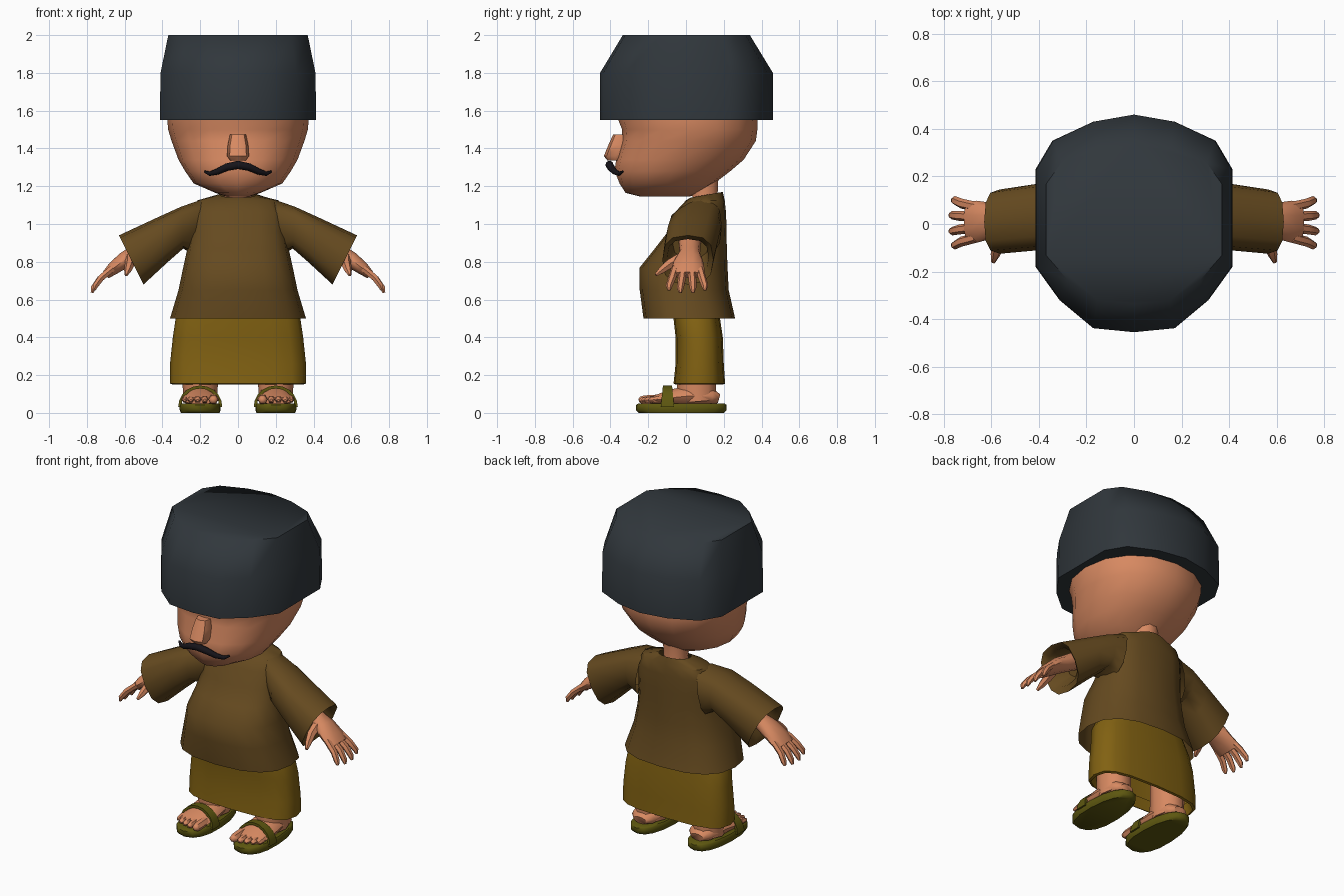
import bpy, bmesh
from math import sin, cos, pi, radians, copysign
from mathutils import Vector

if "Cube" in bpy.data.objects:
    bpy.data.objects.remove(bpy.data.objects["Cube"])


def material(name, rgb):
    m = bpy.data.materials.new(name)
    m.diffuse_color = (*rgb, 1)
    m.use_nodes = True
    m.node_tree.nodes["Principled BSDF"].inputs["Base Color"].default_value = m.diffuse_color
    return m


SKIN = material("skin", (0.68, 0.25, 0.12))
FELT = material("dark felt", (0.03, 0.038, 0.045))
BROWN = material("brown cloth", (0.13, 0.068, 0.014))
OCHRE = material("ochre cloth", (0.22, 0.12, 0.006))
OLIVE = material("olive leather", (0.11, 0.095, 0.005))
BLACK = material("black hair", (0.008, 0.007, 0.01))


def finish(obj, mat, angle):
    obj.data.materials.append(mat)
    bpy.ops.object.select_all(action='DESELECT')
    obj.select_set(True)
    bpy.context.view_layer.objects.active = obj
    bpy.ops.object.shade_smooth_by_angle(angle=radians(angle))
    return obj


def loft(name, rings, mat, start=True, end=True, angle=50):
    """Skin a list of equal-length rings, with optional end caps."""
    bm = bmesh.new()
    rows = [[bm.verts.new(p) for p in r] for r in rings]
    n = len(rows[0])
    for a, b in zip(rows, rows[1:]):
        for i in range(n):
            j = (i + 1) % n
            bm.faces.new((a[i], a[j], b[j], b[i]))
    if start:
        bm.faces.new(rows[0][::-1])
    if end:
        bm.faces.new(rows[-1])
    bmesh.ops.recalc_face_normals(bm, faces=bm.faces)
    me = bpy.data.meshes.new(name)
    bm.to_mesh(me)
    bm.free()
    obj = bpy.data.objects.new(name, me)
    bpy.context.collection.objects.link(obj)
    return finish(obj, mat, angle)


def unit(n, p=2.0):
    """Unit superellipse."""
    out = []
    for i in range(n):
        c, s = cos(2 * pi * i / n), sin(2 * pi * i / n)
        out.append((copysign(abs(c) ** (2 / p), c), copysign(abs(s) ** (2 / p), s)))
    return out


def level(z, rx, yf, yb, n=16, p=2.0, tilt=0.0):
    """Horizontal ring from its half width and its front and back y."""
    cy, ry = (yf + yb) / 2, (yb - yf) / 2
    return [(u * rx, cy + v * ry, z + tilt * v) for u, v in unit(n, p)]


def tube(name, pts, mat, ref, side=1, n=8):
    """Limb through (x, y, z, half width along ref, half thickness)."""
    cs = [Vector(p[:3]) for p in pts]
    ref = Vector(ref)
    rings = []
    for i, p in enumerate(pts):
        t = (cs[min(i + 1, len(cs) - 1)] - cs[max(i - 1, 0)]).normalized()
        a = (ref - t * ref.dot(t)).normalized()
        b = t.cross(a)
        ring = [cs[i] + a * p[3] * u + b * p[4] * v for u, v in unit(n)]
        rings.append([(side * q.x, q.y, q.z) for q in ring])
    return loft(name, rings, mat)


# Hat: faceted outline with a chamfered crown and flat top
half = [(0, -.455), (.17, -.438), (.31, -.32), (.41, -.18), (.41, .23),
        (.34, .35), (.17, .43), (0, .46)]
outline = half + [(-x, y) for x, y in half[-2:0:-1]]
loft("hat", [[(x * sx, y * sy, z) for x, y in outline] for z, sx, sy in
             [(1.55, .97, .97), (1.55, 1.01, 1), (1.8, 1, 1), (2.0, .9, .735)]],
     FELT, angle=65)

# Head and neck
loft("head", [level(*r, n=16, p=2.15) for r in [
    (1.145, .06, -.24, .02), (1.165, .12, -.32, .07), (1.215, .235, -.352, .15),
    (1.28, .28, -.378, .235), (1.34, .315, -.37, .305), (1.44, .352, -.342, .37),
    (1.5, .37, -.338, .378), (1.56, .375, -.362, .38), (1.65, .37, -.36, .375)]],
    SKIN)
loft("neck", [level(z, r, .1 - r, .1 + r, n=10) for z, r in
              [(1.05, .085), (1.14, .07), (1.24, .075)]], SKIN)

# Nose
loft("nose", [level(*r, n=8, p=2.6) for r in [
    (1.335, .04, -.415, -.33), (1.36, .058, -.435, -.31),
    (1.42, .054, -.41, -.29), (1.475, .042, -.385, -.29)]], SKIN)

# Moustache
arc = [(.176, -.335, 1.277, .006), (.15, -.355, 1.266, .012), (.11, -.378, 1.277, .016),
       (.06, -.398, 1.301, .02), (0, -.405, 1.313, .022)]
arc += [(-x, y, z, r) for x, y, z, r in arc[-2::-1]]
tube("moustache", [(x, y, z, r, r) for x, y, z, r in arc], BLACK, (0, 1, 0))

# Tunic body, open at the hem and neck
loft("tunic", [level(1.155, .095, .025, .195, p=2.2, tilt=.015)] +
     [level(*r, p=2.5) for r in [
         (1.125, .215, .0, .205), (1.06, .25, -.06, .212), (.96, .255, -.095, .215),
         (.87, .268, -.165, .216), (.77, .29, -.245, .22), (.65, .315, -.245, .226),
         (.5, .36, -.225, .26)]],
     BROWN, start=False, end=False)

# Sarong, flat oval skirt
loft("sarong", [level(*r, p=3) for r in [
    (.62, .27, -.06, .17), (.5, .33, -.066, .18), (.4, .345, -.055, .195),
    (.26, .36, -.055, .2), (.155, .36, -.066, .207), (.15, .345, -.055, .195),
    (.22, .33, -.045, .185)]],
    OCHRE, end=False)

for s, tag in ((1, "left"), (-1, "right")):
    # Sleeve: wide slanted rings from the shoulder to an open cuff
    rings = []
    for xt, zt, xb, zb, yf, yb in [(.19, 1.13, .24, .84, -.02, .19),
                                   (.3, 1.092, .29, .87, -.09, .185),
                                   (.43, 1.033, .37, .80, -.11, .17),
                                   (.63, .94, .5, .68, -.125, .145),
                                   (.59, .92, .5, .725, -.1, .12),
                                   (.46, .97, .42, .82, -.07, .12)]:
        rings.append([(s * ((xt + xb) / 2 + v * (xt - xb) / 2),
                       (yf + yb) / 2 + u * (yb - yf) / 2,
                       (zt + zb) / 2 + v * (zt - zb) / 2) for u, v in unit(12, 2.7)])
    loft(tag + "_sleeve", rings, BROWN, start=False)

    # Forearm and flattened palm
    tube(tag + "_hand", [(.4, .02, .93, .06, .055), (.54, .02, .845, .055, .048),
                         (.6, .015, .81, .075, .045), (.66, .01, .765, .088, .036),
                         (.7, .01, .73, .085, .024)], SKIN, (0, 1, 0), s, 10)
    # Four fingers and a thumb
    for i, (y0, y1, reach) in enumerate([(-.058, -.09, .93), (-.015, -.03, 1.03),
                                         (.03, .037, 1.03), (.072, .1, .93)]):
        tube(f"{tag}_finger_{i + 1}",
             [(.665, y0, .765, .021, .02),
              (.665 + .065 * reach, y0 * .5 + y1 * .5, .765 - .055 * reach, .021, .019),
              (.665 + .097 * reach, y1, .765 - .1 * reach, .018, .016),
              (.665 + .105 * reach, y1, .765 - .125 * reach, .008, .008)],
             SKIN, (0, 1, 0), s, 6)
    tube(tag + "_thumb", [(.57, -.03, .82, .03, .03), (.572, -.085, .79, .027, .027),
                          (.583, -.13, .755, .02, .02), (.592, -.16, .73, .009, .009)],
         SKIN, (1, 0, 0), s, 6)

    # Ankle, foot and toes
    tube(tag + "_ankle", [(.2, .06, .06, .092, .1), (.2, .055, .12, .092, .11),
                          (.2, .06, .3, .1, .1)], SKIN, (1, 0, 0), s, 10)
    tube(tag + "_foot", [(.2, .175, .075, .045, .025), (.2, .14, .085, .08, .045),
                         (.2, .02, .09, .092, .06), (.2, -.08, .08, .1, .045),
                         (.2, -.16, .068, .1, .028), (.2, -.19, .065, .085, .018)],
         SKIN, (1, 0, 0), s, 10)
    for i, (x, tip, r) in enumerate([(.13, -.25, .026), (.176, -.245, .019), (.214, -.235, .018),
                                     (.25, -.222, .017), (.282, -.2, .016)]):
        tube(f"{tag}_toe_{i + 1}", [(x, -.14, .075, r, r), (x, tip + .03, .07, r, r),
                                    (x, tip + .01, .068, r * .85, r * .8),
                                    (x, tip, .066, r * .4, r * .4)],
             SKIN, (1, 0, 0), s, 6)

    # Sandal sole, waisted towards the heel, and arched strap
    sole = [(.2 + .118 * u * (1 - .16 * (v + 1) / 2), -.025 + .24 * v) for u, v in unit(16, 2.4)]
    loft(tag + "_sandal_sole",
         [[(s * (.2 + (x - .2) * k), -.025 + (y + .025) * k, z) for x, y in sole]
          for z, k in [(0, .94), (.015, 1), (.042, 1), (.05, .95)]], OLIVE)
    strap = []
    for i in range(11):
        c, h = cos(pi * i / 10), sin(pi * i / 10)
        w = .036 - .012 * h
        strap.append([(s * (.2 + (.117 - d) * c), -.098 + e * w, .03 + (.115 - d) * h)
                      for d, e in [(0, -1), (0, 1), (.016, 1), (.016, -1)]])
    loft(tag + "_sandal_strap", strap, OLIVE)
